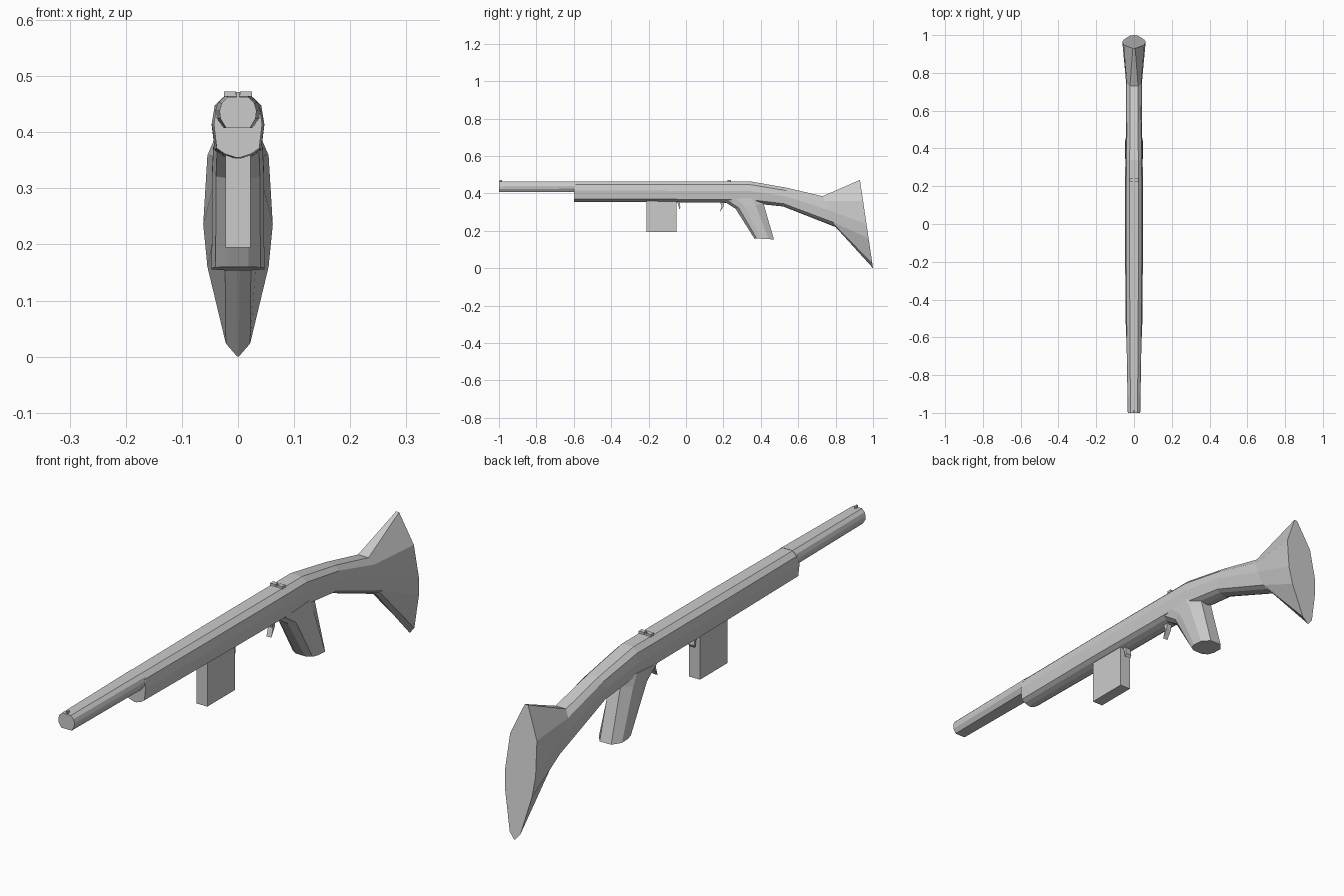
import bpy, bmesh
from mathutils import Vector

if "Cube" in bpy.data.objects:
    bpy.data.objects.remove(bpy.data.objects["Cube"])


def finish(bm, name):
    bmesh.ops.recalc_face_normals(bm, faces=bm.faces)
    me = bpy.data.meshes.new(name)
    bm.to_mesh(me)
    bm.free()
    ob = bpy.data.objects.new(name, me)
    bpy.context.collection.objects.link(ob)
    return ob


def loft(name, sections):
    """Each section: (y, z) start, (y, z) end, half-width, half profile of (width, along)."""
    bm = bmesh.new()
    rings = []
    for a, b, w, prof in sections:
        a, b = Vector((0, *a)), Vector((0, *b))
        half = [(u * w, a.lerp(b, t)) for u, t in prof]
        pts = [(x, p.y, p.z) for x, p in half] + [(-x, p.y, p.z) for x, p in reversed(half)]
        rings.append([bm.verts.new(p) for p in pts])
    n = len(rings[0])
    for r, s in zip(rings, rings[1:]):
        for i in range(n):
            j = (i + 1) % n
            bm.faces.new((r[i], r[j], s[j], s[i]))
    bm.faces.new(rings[0])
    bm.faces.new(rings[-1])
    return finish(bm, name)


def plate(name, outline, x0, x1):
    """Extrude a (y, z) outline sideways from x0 to x1."""
    bm = bmesh.new()
    f = bm.faces.new([bm.verts.new((x0, y, z)) for y, z in outline])
    g = bmesh.ops.extrude_face_region(bm, geom=[f])["geom"]
    bmesh.ops.translate(bm, vec=(x1 - x0, 0, 0), verts=[v for v in g if isinstance(v, bmesh.types.BMVert)])
    return finish(bm, name)


def rect(y0, y1, z0, z1):
    return [(y0, z0), (y1, z0), (y1, z1), (y0, z1)]


# Half profiles
BARREL = [(.55, 0), (.88, .2), (1, .45), (.95, .7), (.65, 1)]
BODY = [(.5, 0), (.88, .15), (1, .45), (.88, .85), (.55, .94), (.1, 1)]
BUTT = [(.1, 0), (.88, .24), (1, .5), (.88, .66), (.35, .95), (.02, 1)]
GRIP = [(.4, 0), (.85, .12), (1, .35), (1, .72), (.5, 1)]

# Exposed barrel
loft("barrel", [
    ((-1, .463), (-1, .408), .033, BARREL),
    ((-.59, .465), (-.59, .408), .04, BARREL)])

# Handguard, receiver and stock in one tapering body
loft("body_and_stock", [
    ((-.6, .464), (-.6, .355), .043, BODY),
    ((-.2, .465), (-.2, .353), .047, BODY),
    ((.2, .465), (.2, .350), .047, BODY),
    ((.34, .465), (.36, .347), .046, BODY),
    ((.54, .43), (.52, .33), .042, BODY),
    ((.73, .385), (.8, .22), .043, BODY),
    ((.93, .472), (1, 0), .062, BUTT)])

# Pistol grip
loft("grip", [
    ((.19, .365), (.41, .38), .044, GRIP),
    ((.265, .318), (.415, .345), .046, GRIP),
    ((.365, .16), (.47, .154), .047, GRIP)])

# Magazine and its release catch
plate("magazine", rect(-.21, -.05, .195, .37), -.022, .022)
plate("magazine_catch", [(-.05, .36), (-.035, .36), (-.03, .325), (-.036, .315), (-.042, .34)], -.012, .012)

# Trigger
plate("trigger", [(.18, .36), (.205, .36), (.2, .33), (.18, .297), (.19, .33)], -.01, .01)

# Sights
plate("front_sight", rect(-.998, -.985, .455, .472), -.003, .003)
plate("rear_sight_base", rect(.223, .24, .46, .467), -.022, .022)
for side, s in (("left", -1), ("right", 1)):
    plate("rear_sight_" + side, rect(.223, .24, .464, .473), s * .004, s * .025)
